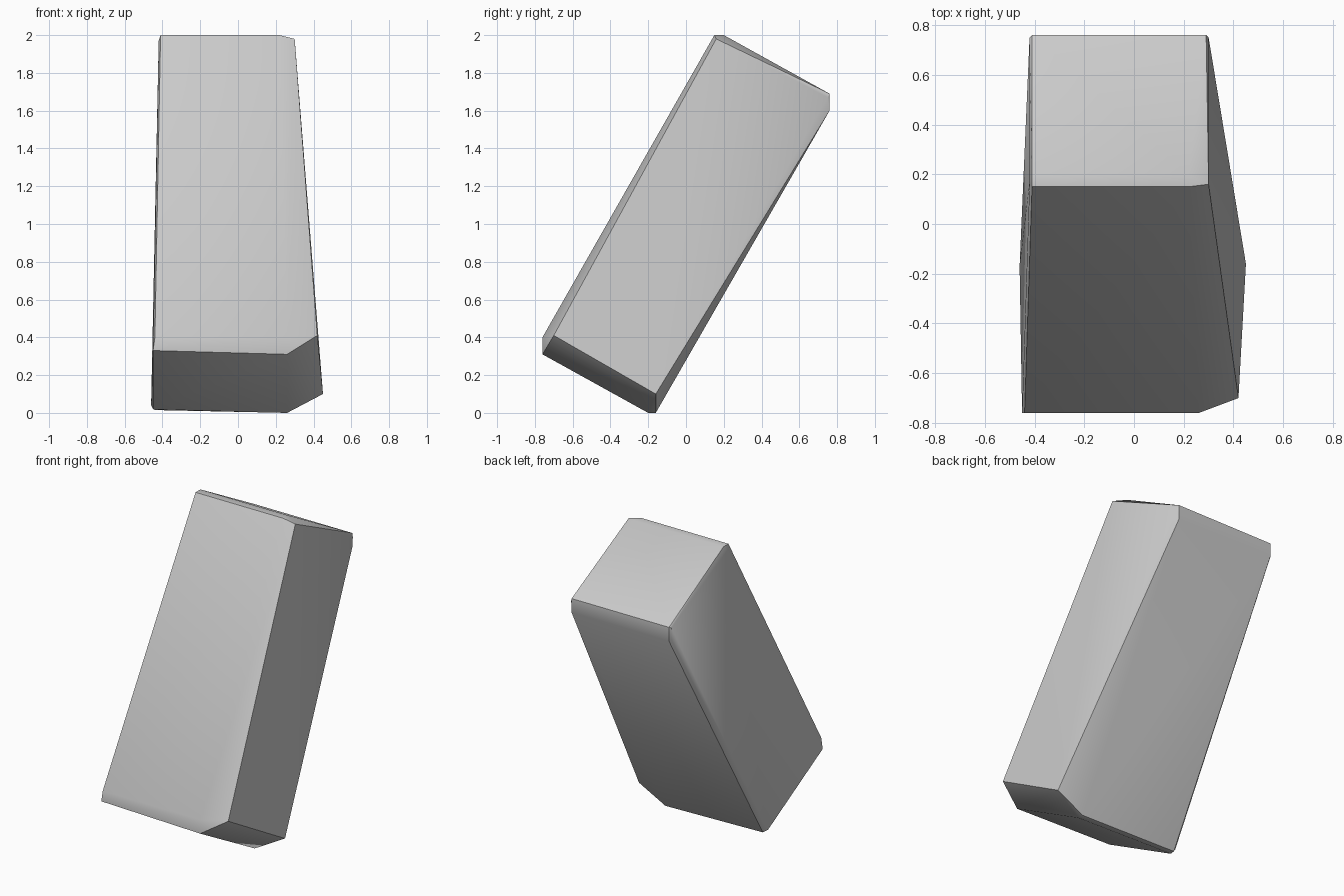
import bpy, bmesh, math

if "Cube" in bpy.data.objects:
    bpy.data.objects.remove(bpy.data.objects["Cube"])

# Corner points of the leaning block, grouped by end and side
bottom_left = [(-.45, -.76, .33), (-.44, -.76, .40),
               (-.46, -.17, .04), (-.45, -.20, .02), (-.44, -.16, .015)]
bottom_right = [(.26, -.76, .31), (.26, -.76, .40), (.42, -.70, .41),
                (.45, -.16, .10), (.26, -.20, 0), (.26, -.16, 0)]
top_left = [(-.41, .15, 2), (-.41, .20, 2), (-.42, .17, 1.97),
            (-.42, .75, 1.685), (-.41, .76, 1.69), (-.42, .75, 1.61), (-.41, .76, 1.60)]
top_right = [(.22, .15, 2), (.22, .20, 2), (.30, .16, 1.98),
             (.29, .76, 1.69), (.30, .75, 1.67), (.29, .76, 1.60)]

# Leaning block: skin wrapped around the chamfered corners
bm = bmesh.new()
for p in bottom_left + bottom_right + top_left + top_right:
    bm.verts.new(p)
bmesh.ops.convex_hull(bm, input=bm.verts[:])
bmesh.ops.delete(bm, geom=[v for v in bm.verts if not v.link_faces], context='VERTS')
bmesh.ops.dissolve_limit(bm, angle_limit=math.radians(1), verts=bm.verts[:], edges=bm.edges[:])
bmesh.ops.recalc_face_normals(bm, faces=bm.faces[:])
mesh = bpy.data.meshes.new("leaning_block")
bm.to_mesh(mesh)
bm.free()
block = bpy.data.objects.new("leaning_block", mesh)
bpy.context.collection.objects.link(block)

# Soft shading with crisp corners
bpy.context.view_layer.objects.active = block
block.select_set(True)
bpy.ops.object.shade_smooth_by_angle(angle=math.radians(35))
